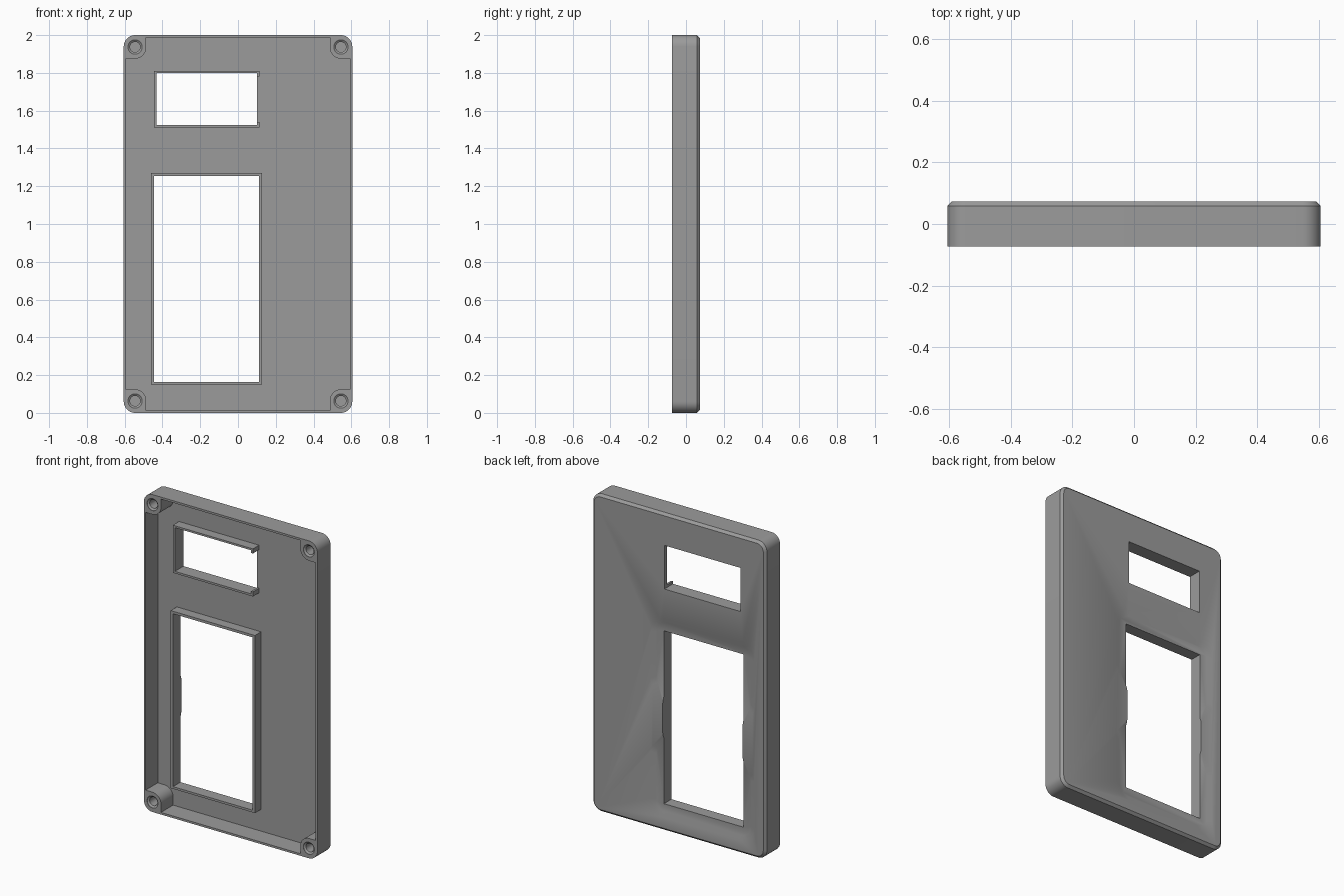
import bpy, bmesh, math
from mathutils import Vector

if "Cube" in bpy.data.objects:
    bpy.data.objects.remove(bpy.data.objects["Cube"])

FRONT, BACK = -0.073, 0.073      # depth limits of the case
PANEL = 0.048                    # inner face of the panel
RIM = -0.013                     # front edge of the window rims

grey = bpy.data.materials.new("grey plastic")
grey.diffuse_color = (0.33, 0.33, 0.33, 1)
grey.use_nodes = True
grey.node_tree.nodes["Principled BSDF"].inputs["Base Color"].default_value = grey.diffuse_color


def fillet(points, radii, steps=8):
    """Round each corner of an x/z polygon by its own radius."""
    out, n = [], len(points)
    for i, r in enumerate(radii):
        p = Vector(points[i])
        a = (Vector(points[i - 1]) - p).normalized()
        b = (Vector(points[(i + 1) % n]) - p).normalized()
        if r <= 0:
            out.append(p)
            continue
        half = a.angle(b) / 2
        centre = p + (a + b).normalized() * (r / math.sin(half))
        s = p + a * (r / math.tan(half)) - centre
        e = p + b * (r / math.tan(half)) - centre
        sweep = s.angle(e)
        for k in range(steps + 1):
            t = k / steps
            out.append(centre + (s * math.sin((1 - t) * sweep)
                                 + e * math.sin(t * sweep)) / math.sin(sweep))
    return out


def rect(x0, x1, z0, z1):
    return [(x0, z0), (x1, z0), (x1, z1), (x0, z1)]


def circle(x, z, r, n=32):
    return [(x + r * math.cos(math.tau * i / n), z + r * math.sin(math.tau * i / n))
            for i in range(n)]


def loft(name, layers):
    """Closed solid through equal-length x/z outlines placed at given depths."""
    bm = bmesh.new()
    rings = [[bm.verts.new((p[0], y, p[1])) for p in pts] for pts, y in layers]
    n = len(rings[0])
    for a, b in zip(rings, rings[1:]):
        for i in range(n):
            j = (i + 1) % n
            bm.faces.new((a[i], a[j], b[j], b[i]))
    bm.faces.new(rings[0])
    bm.faces.new(rings[-1])
    bmesh.ops.recalc_face_normals(bm, faces=bm.faces[:])
    me = bpy.data.meshes.new(name)
    bm.to_mesh(me)
    bm.free()
    me.materials.append(grey)
    ob = bpy.data.objects.new(name, me)
    bpy.context.collection.objects.link(ob)
    return ob


def cut(target, cutter):
    mod = target.modifiers.new("cut", 'BOOLEAN')
    mod.operation, mod.solver, mod.object = 'DIFFERENCE', 'EXACT', cutter
    bpy.context.view_layer.objects.active = target
    bpy.ops.object.modifier_apply(modifier=mod.name)


def smooth(ob):
    bpy.ops.object.select_all(action='DESELECT')
    ob.select_set(True)
    bpy.context.view_layer.objects.active = ob
    bpy.ops.object.shade_smooth_by_angle(angle=math.radians(25))


cutters = []


def cutter(name, layers):
    ob = loft(name, layers)
    ob.hide_render = True
    cutters.append(ob)
    return ob


# Outer case with rounded corners and a chamfered back edge
c = 0.015
body = fillet(rect(-0.605, 0.605, 0, 2), [0.06] * 4)
body_in = fillet(rect(-0.605 + c, 0.605 - c, c, 2 - c), [0.06 - c] * 4)
case = loft("case", [(body, FRONT), (body, BACK - c), (body_in, BACK)])

# Cavity outline, stepping around the four corner screw posts
X, P, Z, Q = 0.593, 0.486, 0.987, 0.875
outline, radii = [], []
for sx, sz in ((1, 1), (-1, 1), (-1, -1), (1, -1)):
    corner = [(X, Q), (P, Q), (P, Z)]
    if sx * sz < 0:
        corner.reverse()
    outline += [(sx * x, 1 + sz * z) for x, z in corner]
    radii += [0, 0.06, 0]
cavity = fillet(outline, radii)
cut(case, cutter("cavity_cutter", [(cavity, -0.2), (cavity, PANEL)]))

# Countersunk blind screw holes
for x in (-0.545, 0.545):
    for z in (0.063, 1.937):
        cut(case, cutter("screw_cutter", [
            (circle(x, z, 0.038), -0.1), (circle(x, z, 0.038), FRONT + 0.002),
            (circle(x, z, 0.027), FRONT + 0.010), (circle(x, z, 0.027), 0.045)]))

# Windows through the panel, each with a raised rim on the inside
windows = {
    "small_window_rim": (rect(-0.431, 0.10, 1.524, 1.799), rect(-0.445, 0.113, 1.511, 1.811)),
    "large_window_rim": (rect(-0.444, 0.111, 0.164, 1.253), rect(-0.46, 0.127, 0.15, 1.269)),
}
rims = {}
for name, (hole, edge) in windows.items():
    tool = cutter("window_cutter", [(hole, -0.2), (hole, 0.2)])
    cut(case, tool)
    rims[name] = loft(name, [(edge, RIM), (edge, PANEL)])
    cut(rims[name], tool)

# Gap in the right side of the small rim, leaving short stubs
gap = rect(0.09, 0.2, 1.54, 1.782)
cut(rims["small_window_rim"], cutter("gap_cutter", [(gap, -0.2), (gap, 0.2)]))

# Shallow sloped recess on the back, in two mirrored halves around the large window
CX, CZ, DEPTH, W = -0.166, 0.7085, 0.012, 0.03


def recess(side, w):
    k = w * 0.52            # shift of the diagonal shoulders for an even inset
    pts = [(0.25, 0.056 + w), (0.36 - w, 0.21 + k), (0.36 - w, 0.628 - w)]
    pts += [(-x, z) for x, z in reversed(pts)]
    rad = [0, 0.07, 0.10 - w, 0.10 - w, 0.07, 0]
    return fillet([(CX + x, CZ + side * z) for x, z in pts], rad)


for side in (1, -1):
    cut(case, cutter("recess_cutter", [
        (recess(side, 0), BACK + 0.05), (recess(side, 0), BACK),
        (recess(side, W), BACK - DEPTH)]))

for ob in cutters:
    bpy.data.objects.remove(ob)
smooth(case)
